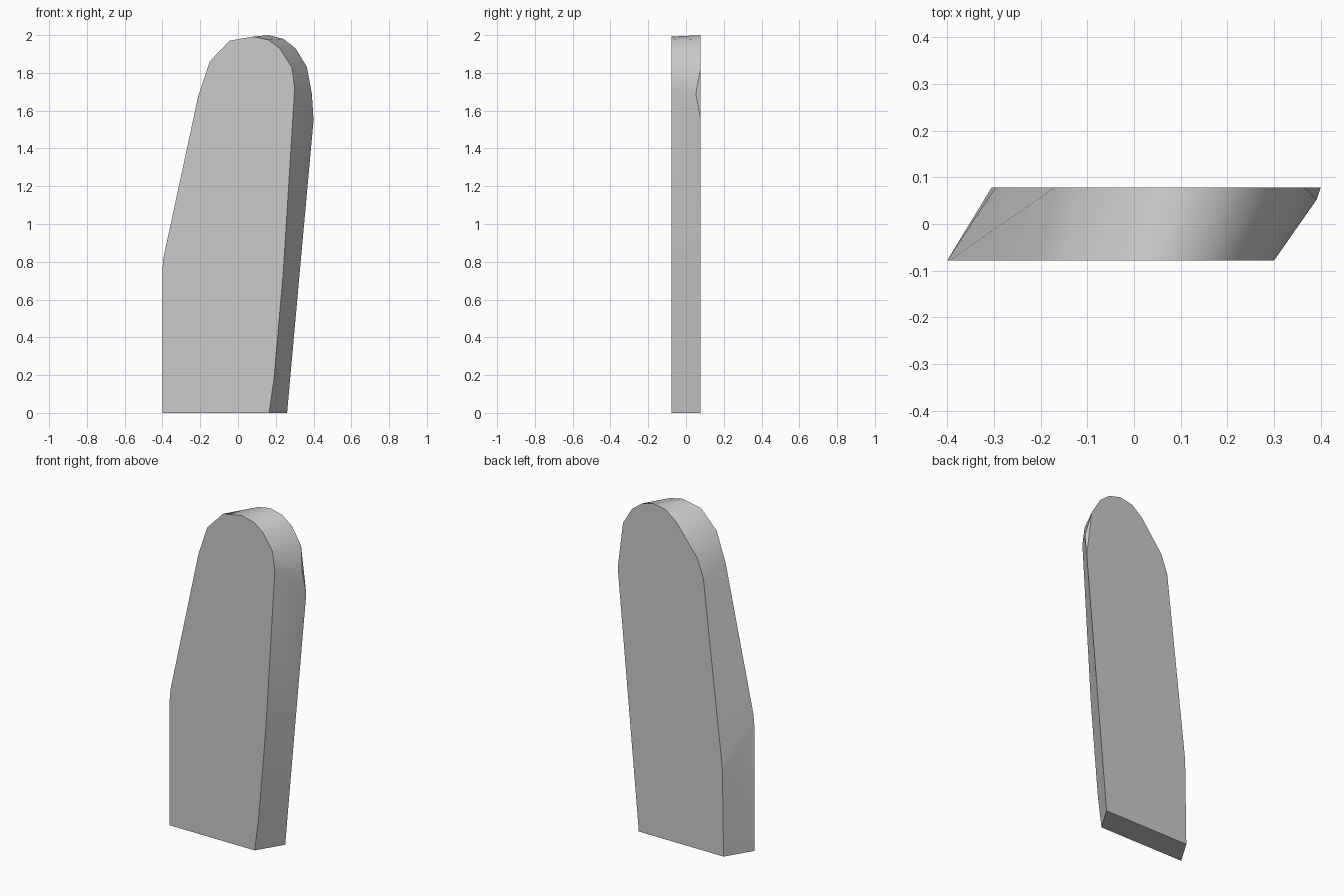
import bpy
import bmesh
import math
from mathutils import Vector

cube = bpy.data.objects.get("Cube")
if cube:
    bpy.data.objects.remove(cube, do_unlink=True)

# Plain grey material
grey = bpy.data.materials.new("plain grey")
grey.use_nodes = True
colour = (0.6, 0.6, 0.6, 1)
grey.diffuse_color = colour
grey.node_tree.nodes["Principled BSDF"].inputs["Base Color"].default_value = colour

# Matching front and back outlines (x, z), from left foot over the top to right foot
HALF = 0.078
front = [(-.4, 0), (-.4, .76), (-.395, .82), (-.21, 1.68), (-.15, 1.86), (-.045, 1.97),
         (.02, 1.982), (.08, 1.992), (.16, 1.975), (.22, 1.93), (.285, 1.83),
         (.3, 1.72), (.24, .75), (.19, .18), (.165, 0)]
back = [(-.305, 0), (-.297, .51), (-.293, .56), (-.17, 1.64), (-.13, 1.75), (.01, 1.93),
        (.08, 1.985), (.16, 2), (.24, 1.98), (.305, 1.93), (.365, 1.83),
        (.4, 1.55), (.33, .78), (.276, .18), (.26, 0)]

# Slab: two flat faces joined by a slanted rim
bm = bmesh.new()
f = [bm.verts.new((x, -HALF, z)) for x, z in front]
b = [bm.verts.new((x, HALF, z)) for x, z in back]
bm.faces.new(f)
bm.faces.new(b)
n = len(f)
rim = [bm.faces.new((f[i], f[(i + 1) % n], b[(i + 1) % n], b[i])) for i in range(n)]

# Small chamfer at the upper right of the back edge
centre = bmesh.ops.poke(bm, faces=[rim[10]])["verts"][0]
centre.co = Vector((.391, .052, 1.69))
bmesh.ops.recalc_face_normals(bm, faces=bm.faces[:])

mesh = bpy.data.meshes.new("rounded_slab")
bm.to_mesh(mesh)
bm.free()
mesh.materials.append(grey)
slab = bpy.data.objects.new("rounded_slab", mesh)
bpy.context.collection.objects.link(slab)

# Smooth rim with sharp outline edges
bpy.context.view_layer.objects.active = slab
slab.select_set(True)
bpy.ops.object.shade_smooth_by_angle(angle=math.radians(35))
